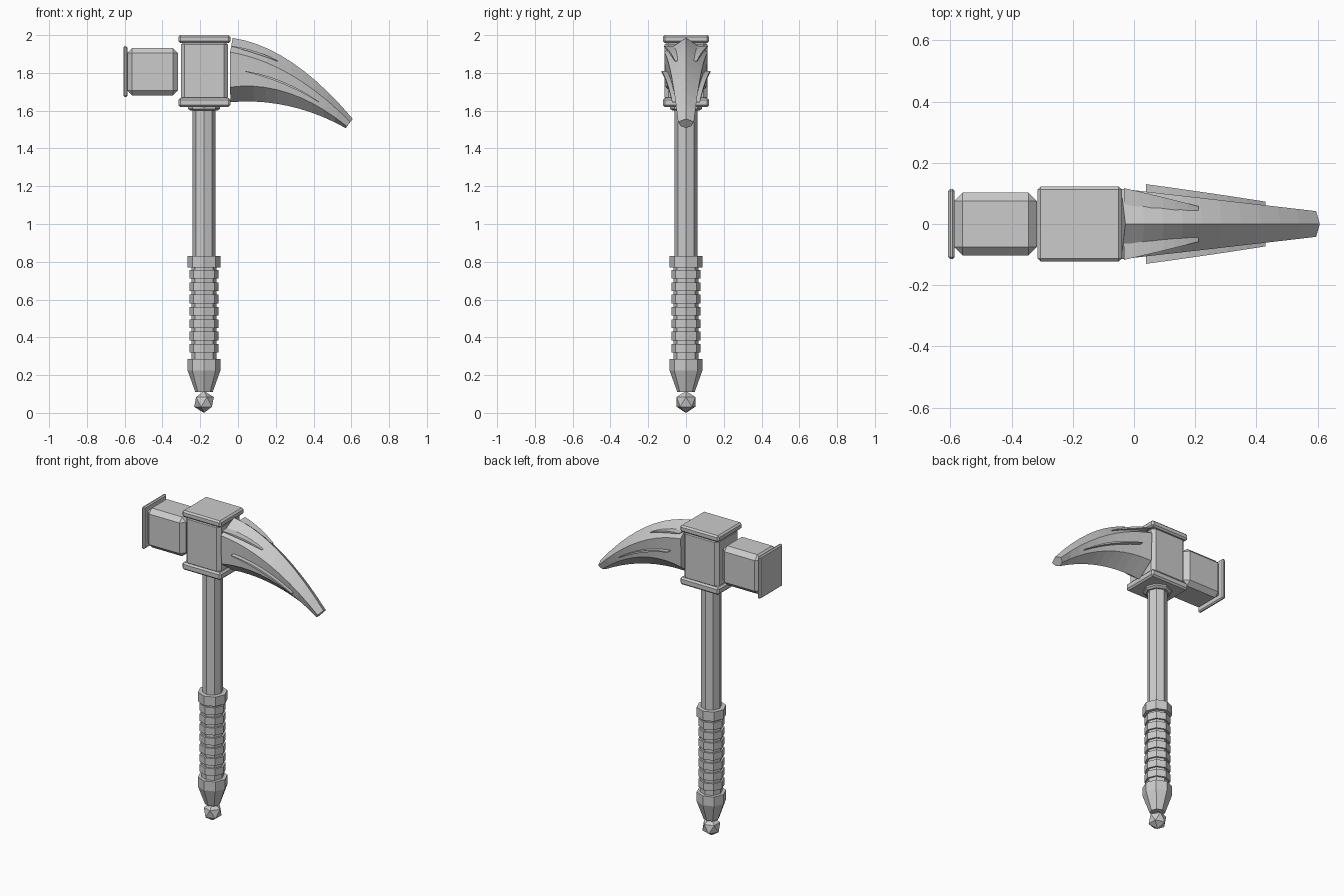
import bpy, bmesh
from math import cos, sin, pi
from mathutils import Vector

if "Cube" in bpy.data.objects:
    bpy.data.objects.remove(bpy.data.objects["Cube"], do_unlink=True)

GREY = (0.6, 0.6, 0.6, 1)
metal = bpy.data.materials.new("plain grey")
metal.use_nodes = True
metal.diffuse_color = GREY
metal.node_tree.nodes["Principled BSDF"].inputs["Base Color"].default_value = GREY

AXIS = -0.18  # x of the handle


def finish(name, bm):
    bmesh.ops.recalc_face_normals(bm, faces=bm.faces)
    mesh = bpy.data.meshes.new(name)
    bm.to_mesh(mesh)
    bm.free()
    mesh.materials.append(metal)
    obj = bpy.data.objects.new(name, mesh)
    bpy.context.collection.objects.link(obj)
    return obj


def loft(name, rings):
    """Skin a list of point rings and cap both ends."""
    bm = bmesh.new()
    loops = [[bm.verts.new(p) for p in ring] for ring in rings]
    n = len(loops[0])
    for a, b in zip(loops, loops[1:]):
        for i in range(n):
            j = (i + 1) % n
            bm.faces.new((a[i], a[j], b[j], b[i]))
    bm.faces.new(loops[0])
    bm.faces.new(loops[-1])
    return finish(name, bm)


def lathe(name, profile, sides=8):
    angles = [2 * pi * i / sides for i in range(sides)]
    return loft(name, [[(AXIS + r * cos(a), r * sin(a), z) for a in angles]
                       for r, z in profile])


def box(name, x, half_y, z, bevel):
    bm = bmesh.new()
    bmesh.ops.create_cube(bm, size=1)
    for v in bm.verts:
        v.co = (x[0] if v.co.x < 0 else x[1],
                half_y * (1 if v.co.y > 0 else -1),
                z[0] if v.co.z < 0 else z[1])
    bmesh.ops.bevel(bm, geom=bm.edges[:], offset=bevel, segments=1,
                    affect='EDGES', profile=0.5)
    return finish(name, bm)


def bezier(points, t):
    a, b, c = (Vector(p) for p in points)
    return a * (1 - t) ** 2 + b * 2 * t * (1 - t) + c * t * t


# Handle
lathe("shaft", [(0.06, 0.25), (0.06, 1.63)])
lathe("shaft_collar", [(0.07, 1.6), (0.085, 1.61), (0.085, 1.63)])

# Grip with repeated rings
lathe("grip_core", [(0.066, 0.24), (0.066, 0.8)])
lathe("grip_top_ring", [(0.087, 0.77), (0.087, 0.83)])
for i in range(7):
    z = 0.342 + i * 0.0652
    lathe(f"grip_ring_{i + 1}", [(0.077, z - 0.023), (0.077, z + 0.023)])
lathe("pommel", [(0.046, 0.11), (0.087, 0.225), (0.087, 0.285)])

# Faceted tip under the pommel
bm = bmesh.new()
bmesh.ops.create_icosphere(bm, subdivisions=1, radius=0.058)
bmesh.ops.translate(bm, vec=(AXIS, 0, 0.058), verts=bm.verts)
finish("pommel_gem", bm)

# Head block and its plates
box("head_block", (-0.302, -0.053), 0.113, (1.65, 1.97), 0.02)
box("head_top_plate", (-0.315, -0.04), 0.122, (1.958, 2.0), 0.01)
box("head_bottom_plate", (-0.315, -0.04), 0.122, (1.62, 1.667), 0.01)

# Hammer
box("hammer_block", (-0.588, -0.317), 0.103, (1.68, 1.932), 0.028)
box("hammer_face", (-0.607, -0.586), 0.115, (1.672, 1.942), 0.007)

# Curved claw with a six-sided section
ridge = [(-0.028, 1.985), (0.284, 1.939), (0.607, 1.557)]
shoulder = [(-0.042, 1.91), (0.28, 1.857), (0.595, 1.54)]
flank = [(-0.042, 1.725), (0.27, 1.765), (0.575, 1.518)]
belly = [(-0.04, 1.645), (0.275, 1.672), (0.57, 1.508)]
rings = []
for i in range(11):
    t = i / 10
    top, up, low, under = (bezier(c, t) for c in (ridge, shoulder, flank, belly))
    wide = 0.115 + (0.042 - 0.115) * t
    slim = 0.108 + (0.028 - 0.108) * t
    rings.append([(top.x, 0, top.y), (up.x, wide, up.y), (low.x, slim, low.y),
                  (under.x, 0, under.y), (low.x, -slim, low.y), (up.x, -wide, up.y)])
loft("claw", rings)


# Thin fins along the claw, on both sides
def fin(name, path, y_start, y_end, thick):
    for side, sign in (("left", 1), ("right", -1)):
        rings = []
        for i in range(7):
            t = i / 6
            p = bezier(path, t)
            y = sign * (y_start + (y_end - y_start) * t)
            h = thick * (0.35 + 2.6 * t * (1 - t))
            rings.append([(p.x, y * 0.5, p.y - h), (p.x, y, p.y - h),
                          (p.x, y, p.y + h), (p.x, y * 0.5, p.y + h)])
        # fins face the two flanks (front is -y)
        loft(f"{name}_{'back' if sign > 0 else 'front'}", rings)


fin("middle_fin", [(0.04, 1.808), (0.25, 1.765), (0.43, 1.645)], 0.13, 0.073, 0.006)
fin("upper_fin", [(-0.032, 1.94), (0.1, 1.915), (0.21, 1.862)], 0.117, 0.058, 0.006)
